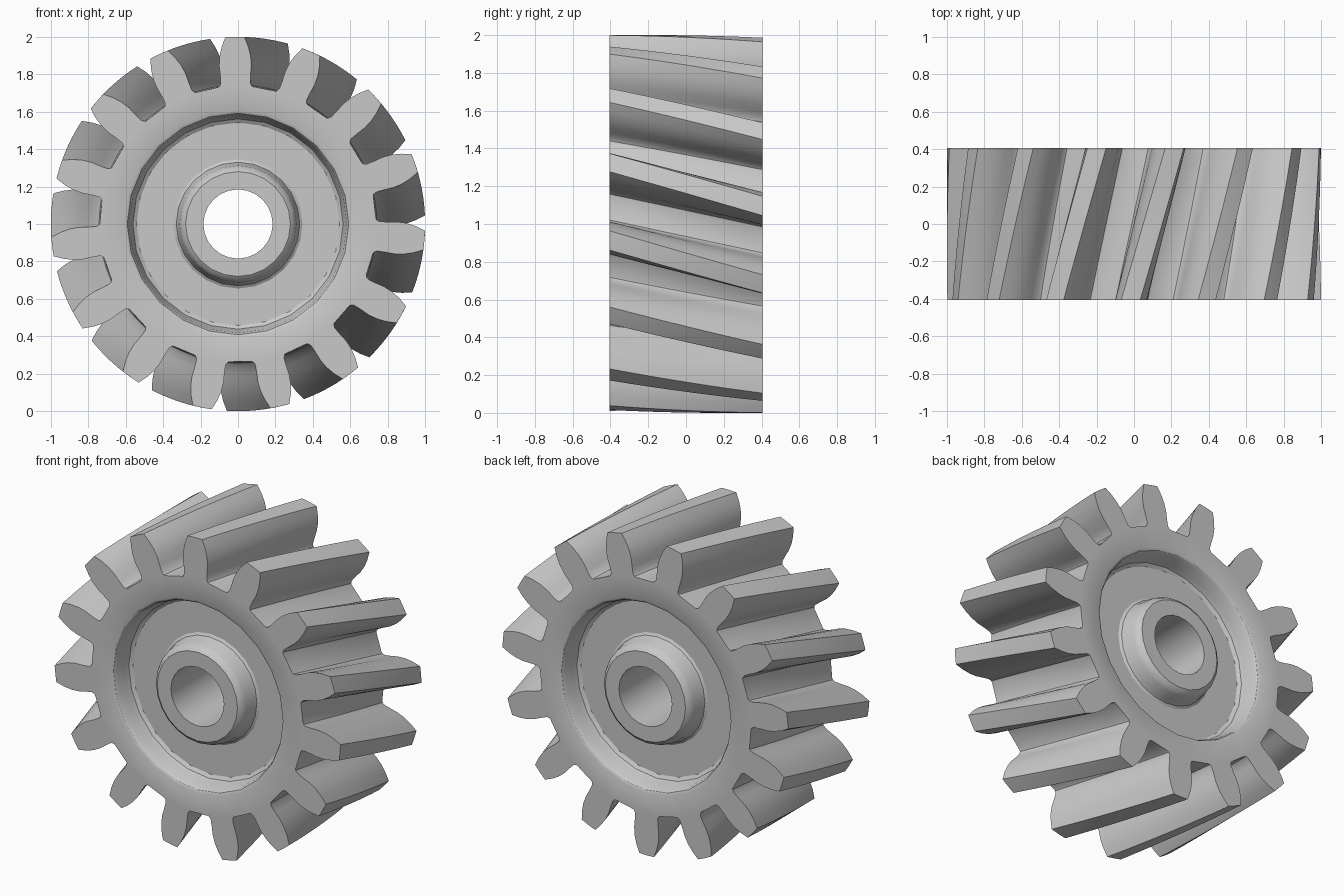
import bpy
import bmesh
from math import sin, cos, asin, pi, radians

cube = bpy.data.objects.get("Cube")
if cube:
    bpy.data.objects.remove(cube)

TEETH = 15
HALF_WIDTH = 0.405
SLICES = 8
SIDES = 24
TWIST = radians(-13.5)
PHASE = radians(91)

# Half tooth from root to tip: (radius, half thickness)
FLANK = [(0.738, 0.094), (0.742, 0.086), (0.757, 0.079), (0.80, 0.081),
         (0.85, 0.086), (0.90, 0.083), (0.95, 0.071), (1.0, 0.051)]

# Web recess and flush hub on one side: (radius, depth below the end face)
RECESS = [(0.608, 0), (0.592, 0.008), (0.582, 0.025), (0.572, 0.09), (0.562, 0.118),
          (0.542, 0.132), (0.345, 0.132), (0.33, 0.122), (0.322, 0.1),
          (0.312, 0.04), (0.3, 0.015), (0.28, 0), (0.185, 0)]

steel = bpy.data.materials.new("grey_steel")
steel.use_nodes = True
colour = (0.58, 0.58, 0.58, 1)
steel.diffuse_color = colour
steel.node_tree.nodes["Principled BSDF"].inputs["Base Color"].default_value = colour

bm = bmesh.new()


def polar(r, angle, y):
    return bm.verts.new((r * cos(angle), y, 1 + r * sin(angle)))


def bridge(a, b):
    n = len(a)
    for i in range(n):
        bm.faces.new((a[i], a[(i + 1) % n], b[(i + 1) % n], b[i]))


def loop_edges(loop):
    return [bm.edges.get((v, loop[i - 1])) for i, v in enumerate(loop)]


# Tooth outline as polar points
outline = []
for k in range(TEETH):
    centre = PHASE + k * 2 * pi / TEETH
    outline += [(r, centre - asin(w / r)) for r, w in FLANK]
    outline.append((1.0, centre))
    outline += [(r, centre + asin(w / r)) for r, w in reversed(FLANK)]

# Helical teeth: the outline turns from front to back
tooth_loops = []
for s in range(SLICES + 1):
    t = s / SLICES
    y = HALF_WIDTH * (2 * t - 1)
    tooth_loops.append([polar(r, a + TWIST * t, y) for r, a in outline])
for a, b in zip(tooth_loops, tooth_loops[1:]):
    bridge(a, b)

# Front recess, hub, bore, then the same mirrored on the back
profile = [(r, d - HALF_WIDTH) for r, d in RECESS]
profile += [(r, -y) for r, y in reversed(profile)]
rings = [[polar(r, 2 * pi * i / SIDES, y) for i in range(SIDES)] for r, y in profile]
for a, b in zip(rings, rings[1:]):
    bridge(a, b)

# Flat end faces between the teeth and the recess rim
for loop, ring, ny in ((tooth_loops[0], rings[0], -1), (tooth_loops[-1], rings[-1], 1)):
    bmesh.ops.triangle_fill(bm, use_beauty=True, normal=(0, ny, 0),
                            edges=loop_edges(loop) + loop_edges(ring))

bmesh.ops.recalc_face_normals(bm, faces=bm.faces)
mesh = bpy.data.meshes.new("helical_gear")
bm.to_mesh(mesh)
bm.free()
mesh.materials.append(steel)
gear = bpy.data.objects.new("helical_gear", mesh)
bpy.context.collection.objects.link(gear)

bpy.ops.object.select_all(action='DESELECT')
gear.select_set(True)
bpy.context.view_layer.objects.active = gear
bpy.ops.object.shade_smooth_by_angle(angle=radians(30))
